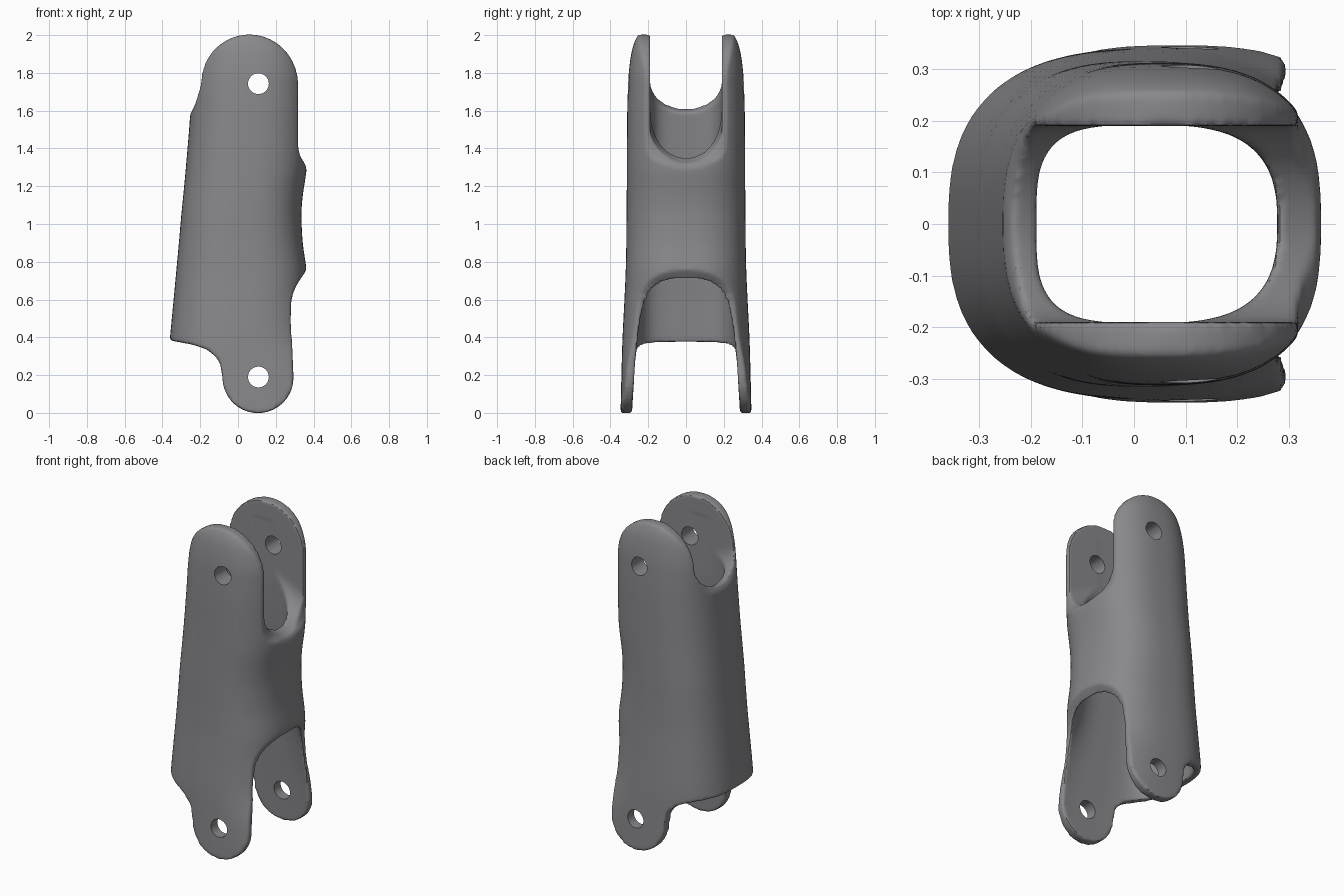
import bpy, bmesh, math

if "Cube" in bpy.data.objects:
    bpy.data.objects.remove(bpy.data.objects["Cube"])


def add_mesh(name, rings):
    """Skin a list of equal-length closed rings into a capped solid."""
    bm = bmesh.new()
    vs = [[bm.verts.new(p) for p in ring] for ring in rings]
    n = len(rings[0])
    for a, b in zip(vs, vs[1:]):
        for i in range(n):
            bm.faces.new((a[i], a[(i + 1) % n], b[(i + 1) % n], b[i]))
    bm.faces.new(vs[0])
    bm.faces.new(vs[-1])
    bmesh.ops.recalc_face_normals(bm, faces=bm.faces)
    me = bpy.data.meshes.new(name)
    bm.to_mesh(me)
    bm.free()
    ob = bpy.data.objects.new(name, me)
    bpy.context.collection.objects.link(ob)
    return ob


def interpolate(rows, steps=6):
    """Smooth in-between sections (z, back x, front x, half width)."""
    def slope(i, k):
        a, b = rows[max(i - 1, 0)], rows[min(i + 1, len(rows) - 1)]
        return (b[k] - a[k]) / (b[0] - a[0])
    out = []
    for i in range(len(rows) - 1):
        a, b = rows[i], rows[i + 1]
        h = b[0] - a[0]
        for s in range(steps):
            t = s / steps
            sec = [a[0] + h * t]
            for k in (1, 2, 3):
                sec.append((2*t**3 - 3*t**2 + 1) * a[k] + (3*t**2 - 2*t**3) * b[k]
                           + h * ((t**3 - 2*t**2 + t) * slope(i, k) + (t**3 - t**2) * slope(i + 1, k)))
            out.append(sec)
    return out + [rows[-1]]


def loft(name, rows, back_power, front_power, n=96):
    """Loft superellipse sections along z, with separate back and front roundness."""
    rings = []
    for z, x0, x1, b in interpolate(rows):
        ring = []
        for i in range(n):
            c, s = math.cos(2 * math.pi * i / n), math.sin(2 * math.pi * i / n)
            e = 2 / (front_power if c > 0 else back_power)
            ring.append(((x0 + x1) / 2 + (x1 - x0) / 2 * math.copysign(abs(c) ** e, c),
                         b * math.copysign(abs(s) ** e, s), z))
        rings.append(ring)
    return add_mesh(name, rings)


def arc(cx, cz, rx, rz, a0, a1, n=28):
    return [(cx + rx * math.cos(math.radians(a0 + (a1 - a0) * i / n)),
             cz + rz * math.sin(math.radians(a0 + (a1 - a0) * i / n))) for i in range(n + 1)]


def prism_y(name, pts, half=0.6):
    return add_mesh(name, [[(x, y, z) for x, z in pts] for y in (-half, half)])


cutters = []


def boolean(ob, cutter, op):
    m = ob.modifiers.new(cutter.name, 'BOOLEAN')
    m.operation, m.object, m.solver = op, cutter, 'EXACT'
    cutter.hide_render = True
    cutters.append(cutter)


# Outer body of the sleeve
shell = loft("limb_shell", [
    (-0.02, -0.40, 0.56, 0.347), (0.2, -0.378, 0.50, 0.342), (0.4, -0.36, 0.40, 0.336),
    (0.6, -0.341, 0.37, 0.326), (0.76, -0.326, 0.362, 0.319), (0.9, -0.313, 0.343, 0.316),
    (1.05, -0.30, 0.336, 0.315), (1.15, -0.29, 0.343, 0.314), (1.3, -0.276, 0.364, 0.313),
    (1.5, -0.259, 0.37, 0.312), (1.6, -0.252, 0.372, 0.311), (1.7, -0.246, 0.372, 0.308),
    (1.8, -0.235, 0.368, 0.303), (1.9, -0.212, 0.342, 0.29), (1.96, -0.18, 0.30, 0.274),
    (2.01, -0.11, 0.23, 0.25)], 2.6, 2.6)

# Dark grey finish
grey = bpy.data.materials.new("dark_grey")
grey.diffuse_color = (0.25, 0.25, 0.265, 1)
grey.use_nodes = True
grey.node_tree.nodes["Principled BSDF"].inputs["Base Color"].default_value = grey.diffuse_color
shell.data.materials.append(grey)

# Side silhouette with rounded lugs
outline = (arc(0.106, 0.187, 0.188, 0.188, 180, 360)
           + [(0.289, 0.32), (0.28, 0.48), (0.281, 0.58), (0.29, 0.63), (0.312, 0.68), (0.342, 0.725),
              (0.364, 0.76), (0.5, 0.85), (0.5, 1.22), (0.364, 1.285), (0.354, 1.32), (0.33, 1.355),
              (0.319, 1.40), (0.317, 1.46)]
           + arc(0.06, 1.735, 0.259, 0.268, 0, 180)
           + [(-0.215, 1.67), (-0.232, 1.62), (-0.253, 1.58), (-0.5, 1.5), (-0.5, 0.42), (-0.363, 0.384),
              (-0.24, 0.361), (-0.165, 0.336), (-0.12, 0.30), (-0.094, 0.26)])
boolean(shell, prism_y("outline_helper", outline), 'INTERSECT')

# Hollow interior
boolean(shell, loft("cavity_cutter", [
    (-0.1, -0.34, 0.68, 0.29), (0.2, -0.325, 0.62, 0.277), (0.4, -0.302, 0.50, 0.266),
    (0.6, -0.284, 0.38, 0.255), (0.72, -0.270, 0.325, 0.247), (0.9, -0.256, 0.29, 0.23),
    (1.2, -0.228, 0.278, 0.205), (1.5, -0.197, 0.279, 0.192), (1.65, -0.182, 0.281, 0.192),
    (1.9, -0.165, 0.283, 0.192)], 4, 2.7), 'DIFFERENCE')

# Sloping U-shaped fork slot at the top
u_shape = [(-0.19, 2.7)] + arc(0, 1.5, 0.19, 0.17, 180, 360) + [(0.19, 2.7)]
boolean(shell, add_mesh("slot_cutter", [[(x, y, z - 0.5 * (x - 0.33)) for y, z in u_shape]
                                        for x in (-0.6, 0.6)]), 'DIFFERENCE')

# Soften every rim
remesh = shell.modifiers.new("soft_remesh", 'REMESH')
remesh.mode, remesh.voxel_size = 'VOXEL', 0.0095
smooth = shell.modifiers.new("soft_edges", 'SMOOTH')
smooth.factor, smooth.iterations = 0.5, 6

# Pin holes through both pairs of lugs
for label, z in (("lower", 0.19), ("upper", 1.743)):
    boolean(shell, prism_y(label + "_hole_cutter", arc(0.108, z, 0.055, 0.055, 0, 350, 35)), 'DIFFERENCE')

# Bake the result, smooth shade, and clear the helpers
bpy.ops.object.select_all(action='DESELECT')
shell.select_set(True)
bpy.context.view_layer.objects.active = shell
bpy.ops.object.convert(target='MESH')
if not shell.data.materials:
    shell.data.materials.append(grey)
shell.data.polygons.foreach_set("material_index", [0] * len(shell.data.polygons))
bpy.ops.object.shade_smooth_by_angle(angle=math.radians(40))
for c in cutters:
    bpy.data.objects.remove(c, do_unlink=True)
